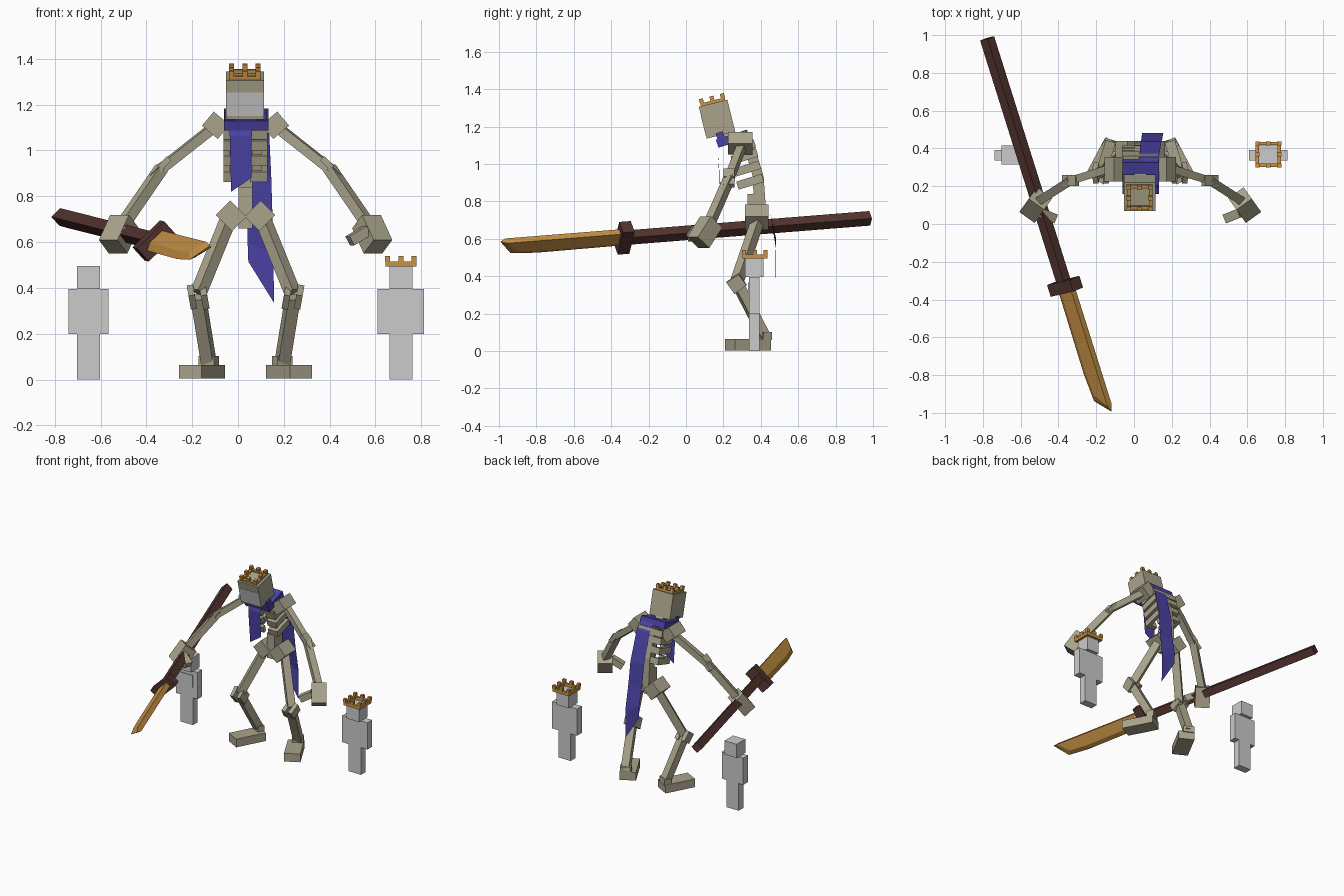
import bpy, bmesh, math
from mathutils import Vector, Matrix

if "Cube" in bpy.data.objects:
    bpy.data.objects.remove(bpy.data.objects["Cube"])

MID = 0.033  # symmetry line of the tall figure


def material(name, rgb):
    m = bpy.data.materials.new(name)
    m.diffuse_color = (*rgb, 1)
    m.use_nodes = True
    m.node_tree.nodes["Principled BSDF"].inputs["Base Color"].default_value = m.diffuse_color
    return m


BONE = material("bone", (0.40, 0.37, 0.26))
BLUE = material("blue_cloth", (0.07, 0.055, 0.38))
WOOD = material("dark_wood", (0.09, 0.035, 0.03))
GOLD = material("amber", (0.58, 0.29, 0.06))


def finish(name, bm, mat, matrix=None):
    bmesh.ops.recalc_face_normals(bm, faces=bm.faces[:])
    me = bpy.data.meshes.new(name)
    bm.to_mesh(me)
    bm.free()
    if mat:
        me.materials.append(mat)
    ob = bpy.data.objects.new(name, me)
    if matrix:
        ob.matrix_world = matrix
    bpy.context.collection.objects.link(ob)
    return ob


def boxes(name, parts, mat=None, matrix=None):
    """One object made of several (centre, size) boxes."""
    bm = bmesh.new()
    for c, s in parts:
        bmesh.ops.create_cube(bm, size=1, matrix=Matrix.Translation(c) @ Matrix.Diagonal((*s, 1)))
    return finish(name, bm, mat, matrix)


def frame(c, rx=0, ry=0, rz=0):
    r = Matrix.Rotation
    return (Matrix.Translation(c) @ r(math.radians(rz), 4, 'Z')
            @ r(math.radians(ry), 4, 'Y') @ r(math.radians(rx), 4, 'X'))


def box(name, c, s, mat=None, **rot):
    return boxes(name, [((0, 0, 0), s)], mat, frame(c, **rot))


def beam(name, a, b, w, d, mat=BONE):
    a, b = Vector(a), Vector(b)
    q = (b - a).to_track_quat('Z', 'Y').to_matrix().to_4x4()
    return boxes(name, [((0, 0, 0), (w, d, (b - a).length))], mat,
                 Matrix.Translation((a + b) / 2) @ q)


def strip(name, rows, mat):
    """Cloth strip from rows of (x0, z0, x1, z1, y)."""
    bm = bmesh.new()
    vs = [(bm.verts.new((x0, y, z0)), bm.verts.new((x1, y, z1))) for x0, z0, x1, z1, y in rows]
    for (a, b), (c, d) in zip(vs, vs[1:]):
        bm.faces.new((a, b, d, c))
    return finish(name, bm, mat)


def crown(name, matrix):
    h, t = 0.058, 0.018
    parts = [((0, s * h, 0.011), (0.135, t, 0.022)) for s in (-1, 1)]
    parts += [((s * h, 0, 0.011), (t, 0.1, 0.022)) for s in (-1, 1)]
    parts += [((i * h, j * h, 0.034), (0.022, 0.022, 0.024))
              for i in (-1, 0, 1) for j in (-1, 0, 1) if i or j]
    boxes(name, parts, GOLD, matrix)


# Skull, face panel and crown, tilted forward
head = frame((0.03, 0.166, 1.24), rx=14)
boxes("skull", [((0, 0, 0), (0.165, 0.157, 0.175))], BONE, head)
boxes("face_panel", [((0, -0.079, -0.02), (0.163, 0.002, 0.105))], None, head)
crown("skull_crown", head @ Matrix.Translation((0, 0, 0.08)))
beam("neck", (MID, 0.29, 1.10), (MID, 0.2, 1.19), 0.06, 0.06)

# Collar and hanging cloth
box("collar", (0.036, 0.25, 1.135), (0.195, 0.175, 0.045), BLUE, rx=18)
for s in (-1, 1):
    box("collar_tab", (MID + s * 0.068, 0.185, 1.145), (0.05, 0.04, 0.05), BLUE, rx=18)
strip("front_sash", [(-0.037, 1.12, 0.062, 1.12, 0.185), (-0.036, 1.06, 0.06, 1.06, 0.17),
                     (-0.03, 0.82, 0.058, 0.88, 0.185)], BLUE)
strip("back_cape", [(0.025, 1.16, 0.13, 1.16, 0.33), (0.03, 1.10, 0.135, 1.10, 0.377),
                    (0.035, 0.89, 0.145, 0.89, 0.436), (0.04, 0.73, 0.15, 0.73, 0.452),
                    (0.042, 0.60, 0.155, 0.54, 0.482), (0.045, 0.515, 0.157, 0.335, 0.479)], BLUE)

# Spine, ribs and pelvis
beam("upper_spine", (MID, 0.33, 1.12), (MID, 0.39, 0.92), 0.06, 0.055)
beam("lower_spine", (MID, 0.385, 0.93), (MID, 0.40, 0.72), 0.06, 0.06)
for y, z in ((0.30, 1.09), (0.313, 1.04), (0.328, 0.975), (0.343, 0.905)):
    parts = [((0, 0.058, 0), (0.19, 0.026, 0.045))]
    for s in (-1, 1):
        parts += [((s * 0.083, 0, 0), (0.026, 0.14, 0.045)),
                  ((s * 0.058, -0.058, 0), (0.076, 0.026, 0.045))]
    boxes("rib", parts, BONE, frame((MID, y, z), rx=17))
box("pelvis_centre", (MID, 0.365, 0.75), (0.06, 0.07, 0.18), BONE)

# Limbs, the same on both sides
for s in (-1, 1):
    def P(x, y, z):
        return (MID + s * x, y, z)
    box("hip", P(0.063, 0.378, 0.715), (0.1, 0.125, 0.09), BONE, ry=-s * 45)
    beam("thigh", P(0.075, 0.385, 0.70), P(0.205, 0.275, 0.38), 0.052, 0.052)
    for d in (-1, 1):
        box("knee_side", P(0.207 + d * 0.027, 0.27, 0.36), (0.028, 0.08, 0.075), BONE, rx=35, ry=s * 10)
    beam("shin", P(0.207, 0.275, 0.36), P(0.16, 0.425, 0.07), 0.055, 0.052)
    box("ankle", P(0.16, 0.42, 0.08), (0.075, 0.05, 0.045), BONE, rz=s * 28)
    box("foot", P(0.19, 0.332, 0.034), (0.11, 0.22, 0.06), BONE, rz=s * 28)
    box("shoulder", P(0.13, 0.29, 1.11), (0.09, 0.13, 0.08), BONE, ry=-s * 40)
    beam("upper_arm", P(0.14, 0.30, 1.10), P(0.368, 0.23, 0.92), 0.042, 0.042)
    for d in (-1, 1):
        box("elbow_side", P(0.37 + d * 0.015, 0.23, 0.925 - d * 0.02), (0.06, 0.06, 0.026), BONE, ry=s * 45)
    beam("forearm", P(0.365, 0.232, 0.925), P(0.54, 0.12, 0.67), 0.046, 0.046)
    beam("hand", P(0.528, 0.135, 0.69), P(0.578, 0.065, 0.58), 0.10, 0.095)
    beam("finger", P(0.53, 0.06, 0.65), P(0.455, 0.03, 0.605), 0.05, 0.045)

# Polearm: local X runs to the tip, local Y toward the cutting edge
a = Vector((0.415, -1.32, -0.105)).normalized()
w = Vector((-0.7, -0.17, -0.69))
w = (w - a * w.dot(a)).normalized()
n = a.cross(w)
pole = Matrix.Translation((-0.365, -0.33, 0.605)) @ Matrix((a, w, n)).transposed().to_4x4()
boxes("shaft", [((-0.69, 0, 0), (1.38, 0.055, 0.055))], WOOD, pole)
boxes("guard", [((0, 0, 0), (0.065, 0.17, 0.08))], WOOD, pole)
bm = bmesh.new()
for x, y in ((0, -0.05), (0.67, -0.05), (0.6, 0.02), (0.48, 0.03), (0, 0.025)):
    for z in (-0.018, 0.018):
        bm.verts.new((x, y, z))
for x, y in ((0.705, -0.048), (0.63, 0.05), (0.48, 0.062), (0, 0.058)):
    bm.verts.new((x, y, 0))
bmesh.ops.convex_hull(bm, input=bm.verts[:])
bmesh.ops.dissolve_limit(bm, angle_limit=0.02, verts=bm.verts[:], edges=bm.edges[:])
finish("blade", bm, GOLD, pole)

# Two small standing figures
for name, x, arm in (("left_small", -0.652, 0.037), ("right_small", 0.711, 0.052)):
    at = Matrix.Translation((x, 0.365, 0))
    boxes(name + "_head", [((0, 0, 0.445), (0.1, 0.1, 0.1))], None, at)
    boxes(name + "_torso", [((0, 0, 0.297), (0.1, 0.055, 0.196))], None, at)
    for s in (-1, 1):
        boxes(name + "_arm", [((s * (0.05 + arm / 2), 0, 0.297), (arm, 0.055, 0.196))], None, at)
        boxes(name + "_leg", [((s * 0.025, 0, 0.1), (0.05, 0.055, 0.2))], None, at)
boxes("left_small_chest_panel", [((-0.652, 0.335, 0.32), (0.1, 0.006, 0.09))])
crown("small_crown", Matrix.Translation((0.711, 0.368, 0.494)))
